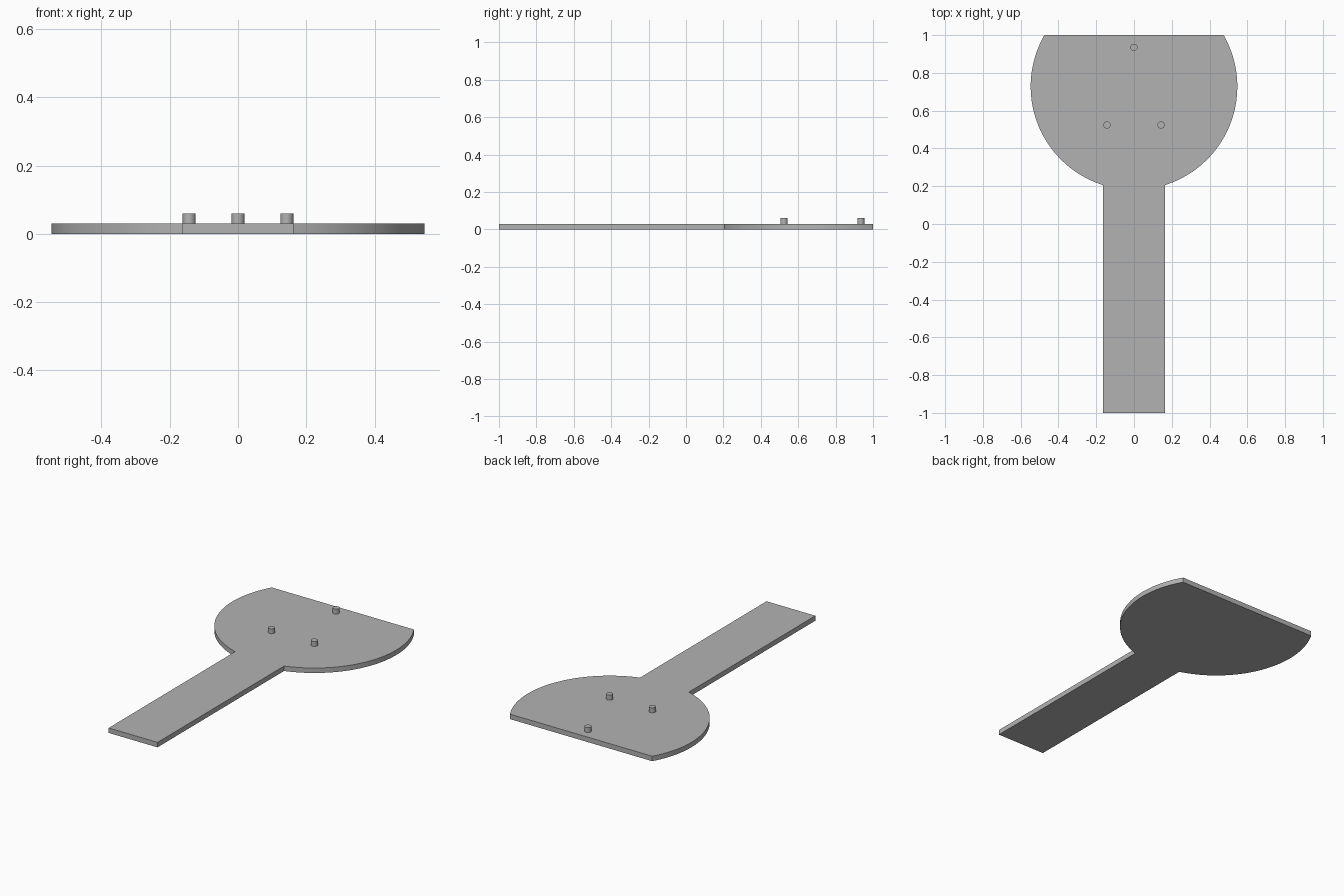
import bpy, bmesh, math

cube = bpy.data.objects.get("Cube")
if cube:
    bpy.data.objects.remove(cube, do_unlink=True)

THICK = 0.03
RADIUS, CENTRE_Y = 0.547, 0.728
HALF_HANDLE = 0.163

grey = bpy.data.materials.new("plain grey")
grey.use_nodes = True
grey.diffuse_color = (0.45, 0.45, 0.45, 1)
grey.node_tree.nodes["Principled BSDF"].inputs["Base Color"].default_value = grey.diffuse_color


def finish(obj):
    obj.data.materials.append(grey)
    bpy.ops.object.select_all(action="DESELECT")
    obj.select_set(True)
    bpy.context.view_layer.objects.active = obj
    bpy.ops.object.shade_smooth_by_angle(angle=math.radians(30))


# Flat paddle: right-hand arc from handle to the straight back edge, then mirrored
start = -math.acos(HALF_HANDLE / RADIUS)
end = math.asin((1 - CENTRE_Y) / RADIUS)
steps = 48
half = [(HALF_HANDLE, -1)]
for i in range(steps + 1):
    a = start + (end - start) * i / steps
    half.append((RADIUS * math.cos(a), CENTRE_Y + RADIUS * math.sin(a)))
outline = half + [(-x, y) for x, y in reversed(half)]

bm = bmesh.new()
face = bm.faces.new([bm.verts.new((x, y, 0)) for x, y in outline])
top = bmesh.ops.extrude_face_region(bm, geom=[face])["geom"]
bmesh.ops.translate(bm, vec=(0, 0, THICK),
                    verts=[v for v in top if isinstance(v, bmesh.types.BMVert)])
bmesh.ops.recalc_face_normals(bm, faces=bm.faces)
mesh = bpy.data.meshes.new("paddle_plate")
bm.to_mesh(mesh)
bm.free()
plate = bpy.data.objects.new("paddle_plate", mesh)
bpy.context.collection.objects.link(plate)
finish(plate)

# Three small locating pegs
pegs = {"back_peg": (0, 0.935), "left_peg": (0.143, 0.524), "right_peg": (-0.143, 0.524)}
for name, (x, y) in pegs.items():
    bpy.ops.mesh.primitive_cylinder_add(vertices=32, radius=0.019, depth=0.04,
                                        location=(x, y, 0.04))
    peg = bpy.context.object
    peg.name = name
    finish(peg)
